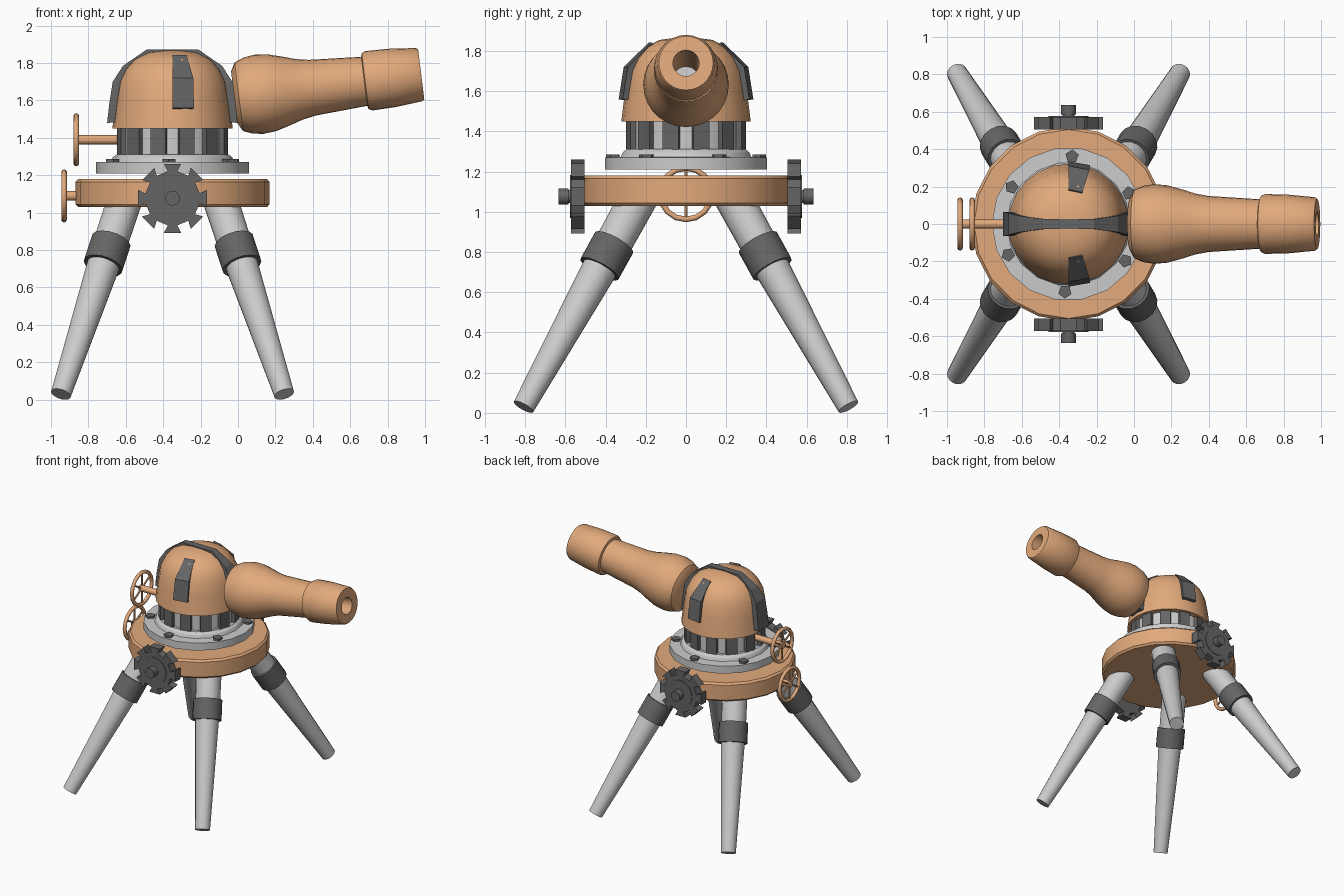
import bpy, bmesh
from math import sin, cos, pi, radians
from mathutils import Matrix, Vector

if "Cube" in bpy.data.objects:
    bpy.data.objects.remove(bpy.data.objects["Cube"])

CX = -0.35  # vertical axis of the stand and turret


def material(name, rgb):
    m = bpy.data.materials.new(name)
    m.diffuse_color = (*rgb, 1)
    m.use_nodes = True
    m.node_tree.nodes["Principled BSDF"].inputs["Base Color"].default_value = m.diffuse_color
    return m


COPPER = material("copper", (0.76, 0.40, 0.20))
DARK = material("dark_iron", (0.13, 0.13, 0.13))


def finish(name, bm, mat=None, mtx=None, smooth=None):
    bmesh.ops.recalc_face_normals(bm, faces=bm.faces)
    me = bpy.data.meshes.new(name)
    bm.to_mesh(me)
    bm.free()
    if mtx:
        me.transform(mtx)
    if mat:
        me.materials.append(mat)
    if smooth:
        me.shade_smooth()
        me.set_sharp_from_angle(angle=radians(smooth))
    ob = bpy.data.objects.new(name, me)
    bpy.context.collection.objects.link(ob)
    return ob


def lathe(name, profile, segs, mat=None, mtx=None, smooth=None, ring=False, turn=0.0):
    """Revolve (radius, z) points about local z; capped ends, or a closed ring."""
    bm = bmesh.new()
    rows = [[bm.verts.new((r * cos(turn + 2 * pi * i / segs), r * sin(turn + 2 * pi * i / segs), z))
             for i in range(segs)] for r, z in profile]
    pairs = list(zip(rows, rows[1:])) + ([(rows[-1], rows[0])] if ring else [])
    for a, b in pairs:
        for i in range(segs):
            j = (i + 1) % segs
            bm.faces.new((a[i], a[j], b[j], b[i]))
    if not ring:
        bm.faces.new(rows[0])
        bm.faces.new(rows[-1])
    return finish(name, bm, mat, mtx, smooth)


def tube(name, p, q, r1, r2, segs, mat=None, smooth=40):
    p, q = Vector(p), Vector(q)
    d = q - p
    mtx = Matrix.Translation(p) @ d.to_track_quat('Z', 'Y').to_matrix().to_4x4()
    return lathe(name, [(r1, 0), (r2, d.length)], segs, mat, mtx, smooth)


def prism(name, pts, z0, z1, mat, mtx):
    bm = bmesh.new()
    lo = [bm.verts.new((x, y, z0)) for x, y in pts]
    hi = [bm.verts.new((x, y, z1)) for x, y in pts]
    bm.faces.new(lo)
    bm.faces.new(hi)
    for i in range(len(pts)):
        j = (i + 1) % len(pts)
        bm.faces.new((lo[i], lo[j], hi[j], hi[i]))
    return finish(name, bm, mat, mtx)


def band(name, sections, mat, mtx):
    """Loft quads of four corners into a solid strip."""
    bm = bmesh.new()
    rows = [[bm.verts.new(c) for c in s] for s in sections]
    for a, b in zip(rows, rows[1:]):
        for i in range(4):
            j = (i + 1) % 4
            bm.faces.new((a[i], a[j], b[j], b[i]))
    bm.faces.new(rows[0])
    bm.faces.new(rows[-1])
    return finish(name, bm, mat, mtx)


axis = Matrix.Translation((CX, 0, 0))

# Round base and the flange floating just above it
lathe("base_disc", [(.505, 1.03), (.519, 1.045), (.519, 1.165), (.505, 1.18)], 20, COPPER, axis, 35)
lathe("flange", [(.41, 1.21), (.41, 1.27), (.33, 1.272), (.32, 1.295), (.30, 1.312)], 18, None, axis, 25)
for k in range(6):
    a = radians(27 + 60 * k)
    lathe("flange_bolt", [(.037, 1.265), (.037, 1.286)], 5, DARK,
          axis @ Matrix.Translation((.362 * cos(a), .362 * sin(a), 0)), turn=a)

# Turret neck with ribs
lathe("neck_drum", [(.275, 1.30), (.275, 1.46)], 24, None, axis, 30)
for k in range(12):
    prism("neck_rib", [(.25, -.042), (.297, -.042), (.297, .042), (.25, .042)], 1.31, 1.455, DARK,
          axis @ Matrix.Rotation(2 * pi * (k + .5) / 12, 4, 'Z'))

# Dome
lathe("dome", [(.322, 1.45), (.303, 1.60), (.286, 1.70), (.255, 1.765), (.205, 1.82),
               (.13, 1.855), (.05, 1.866)], 24, COPPER, axis, 40)

# Long strap over the dome: (distance, height, half width, inset)
half = [(.35, 1.48, .065, .045), (.337, 1.59, .064, .045), (.32, 1.70, .058, .045),
        (.265, 1.785, .044, .04), (.137, 1.873, .027, .03)]
path = [(-d, z, w, i) for d, z, w, i in half] + [(d, z, w, i) for d, z, w, i in half[::-1]]
sections = []
for d, z, w, i in path:
    n = Vector((d, z - 1.50)).normalized() * i
    sections.append([(d, -w, z), (d, w, z), (d - n.x, w, z - n.y), (d - n.x, -w, z - n.y)])
band("dome_strap", sections, DARK, axis)

# Short side straps, mirrored front to back
for s in (1, -1):
    secs = []
    for r, z, deg, i in [(.335, 1.56, 70, .045), (.31, 1.72, 69, .045), (.185, 1.843, 66, .03)]:
        n = Vector((r, z - 1.50)).normalized() * i
        row = []
        for rr, zz, a in [(r, z, 90), (r, z, deg), (r - n.x, z - n.y, deg), (r - n.x, z - n.y, 90)]:
            row.append((rr * cos(radians(a)), s * rr * sin(radians(a)), zz))
        secs.append(row)
    band("side_strap", secs, DARK, axis)

# Barrel with bore, tilted up 7 degrees
aim = Matrix.Translation((-.02, 0, 1.617)) @ Matrix.Rotation(radians(83), 4, 'Y')
lathe("barrel", [(.14, 0), (.185, .025), (.205, .075), (.213, .13), (.207, .20), (.185, .28), (.163, .35),
                 (.150, .42), (.132, .70), (.150, .705), (.160, .725), (.157, .85), (.143, .995),
                 (.135, 1.007), (.065, 1.007), (.065, .33)], 28, COPPER, aim, 35)
lathe("bore_plug", [(.064, .325), (.064, .345)], 28, None, aim)

# Four splayed legs with collars
for sx in (1, -1):
    for sy in (1, -1):
        top, foot = Vector((.255, .235, 1.07)), Vector((.597, .808, .03))

        def at(t):
            p = top.lerp(foot, t)
            return (CX + sx * p.x, sy * p.y, p.z)
        tube("leg_upper", at(0), at(.28), .095, .092, 16)
        tube("leg_lower", at(.27), at(1), .092, .055, 16)
        tube("leg_collar", at(.215), at(.34), .108, .108, 16, DARK)

# Side cogs with axles
outline = []
for k in range(8):
    for off, r in [(-14, .19), (14, .19), (10, .147), (35, .147)]:
        a = radians(90 + 45 * k + off)
        outline.append((r * cos(a), r * sin(a)))
for s in (1, -1):
    m = Matrix.Translation((CX, 0, 1.077)) @ Matrix.Rotation(s * pi / 2, 4, 'X')
    prism("cog", outline, .505, .572, DARK, m)
    lathe("cog_face", [(.107, .56), (.107, .577)], 20, DARK, m, 35)
    lathe("cog_axle", [(.032, .45), (.032, .585), (.04, .585), (.04, .635)], 12, DARK, m, 35)

# Two handwheels at the rear
for tag, x, z, end in [("upper", -.865, 1.39, -.60), ("lower", -.93, 1.09, -.84)]:
    m = Matrix.Translation((x, 0, z)) @ Matrix.Rotation(pi / 2, 4, 'Y')
    rim = [(.128 + .014 * cos(a * pi / 4), .015 * sin(a * pi / 4)) for a in range(8)]
    lathe(tag + "_wheel_rim", rim, 16, COPPER, m, 50, ring=True)
    tube(tag + "_wheel_shaft", (x - .015, 0, z), (end, 0, z), .025, .025, 12, COPPER)
    for k in range(3):
        a = pi * k / 3
        d = Vector((0, sin(a), cos(a))) * .128
        c = Vector((x, 0, z))
        tube(tag + "_wheel_spoke", c - d, c + d, .008, .008, 6, COPPER)
